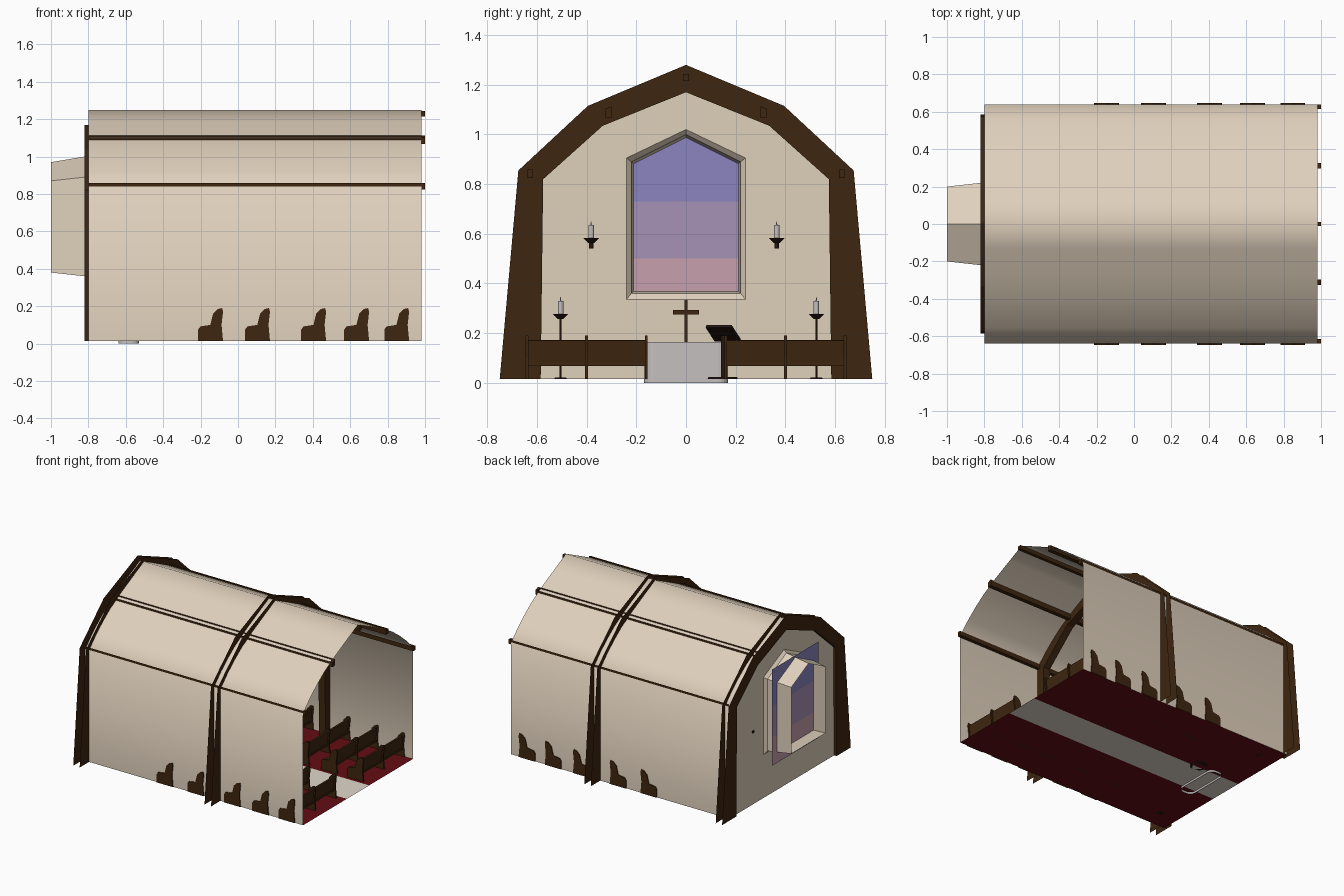
import bpy, bmesh, math
from mathutils import Matrix, Vector

if "Cube" in bpy.data.objects:
    bpy.data.objects.remove(bpy.data.objects["Cube"])


def mat(name, r, g, b):
    m = bpy.data.materials.new(name)
    m.diffuse_color = (r, g, b, 1)
    m.use_nodes = True
    m.node_tree.nodes["Principled BSDF"].inputs["Base Color"].default_value = m.diffuse_color
    return m


PLASTER = mat("warm plaster", .74, .63, .50)
WOOD = mat("dark wood", .048, .019, .005)
RED = mat("red carpet", .125, .004, .007)
AISLE = mat("pale aisle", .74, .68, .60)
STONE = mat("altar stone", .56, .53, .52)
IRON = mat("dark iron", .018, .008, .005)
WAX = mat("candle wax", .55, .53, .52)
PINK = mat("pink glass", .57, .35, .42)
PURPLE = mat("purple glass", .39, .29, .47)
BLUE = mat("blue glass", .26, .235, .53)

FLOOR = .015
X0, X1 = -.80, .98          # back wall and open end


def finish(bm, name, *mats, smooth=False):
    me = bpy.data.meshes.new(name)
    bm.to_mesh(me)
    bm.free()
    ob = bpy.data.objects.new(name, me)
    bpy.context.collection.objects.link(ob)
    for m in mats:
        me.materials.append(m)
    if smooth:
        for p in me.polygons:
            p.use_smooth = True
    return ob


def loft(bm, loops, closed=True):
    """Join successive point loops with quads."""
    rows = [[bm.verts.new(p) for p in lp] for lp in loops]
    n = len(rows[0])
    for a, b in zip(rows, rows[1:]):
        for i in range(n if closed else n - 1):
            j = (i + 1) % n
            bm.faces.new((a[i], a[j], b[j], b[i]))
    return rows


def box(bm, x, y, z, rot=None):
    m = Matrix.Translation(((x[0] + x[1]) / 2, (y[0] + y[1]) / 2, (z[0] + z[1]) / 2))
    if rot:
        m = m @ rot
    m = m @ Matrix.Diagonal((x[1] - x[0], y[1] - y[0], z[1] - z[0], 1))
    bmesh.ops.create_cube(bm, size=1, matrix=m)


def cone(bm, x, y, z0, z1, r0, r1):
    bmesh.ops.create_cone(bm, cap_ends=True, segments=14, radius1=r0, radius2=r1, depth=z1 - z0,
                          matrix=Matrix.Translation((x, y, (z0 + z1) / 2)))


def mirror(pts):
    """Complete a right half profile (last point on y = 0)."""
    return pts + [(-y, z) for y, z in reversed(pts[:-1])]


# vaulted shell
vault = mirror([(.64, FLOOR), (.64, .84), (.555, .925), (.475, .992), (.395, 1.05),
                (.27, 1.12), (.13, 1.188), (0, 1.25)])
bm = bmesh.new()
loft(bm, [[(x, y, z) for y, z in vault] for x in (X0, X1)], closed=False)
finish(bm, "vault_shell", PLASTER, smooth=True)


# window tunnel through the back wall
def window(x, w, z0, z1, z2):
    return [(x, w, z0), (x, w, z1), (x, 0, z2), (x, -w, z1), (x, -w, z0)]


opening = window(X0, .24, .335, .905, 1.02)
bm = bmesh.new()
loft(bm, [opening, window(-.82, .22, .36, .89, 1.0), window(-1, .2, .38, .87, .97)])
finish(bm, "window_tunnel", PLASTER)

# back wall with the window hole
bm = bmesh.new()
edges = []
for lp in ([(X0, y, z) for y, z in vault], opening):
    vs = [bm.verts.new(p) for p in lp]
    edges += [bm.edges.new((vs[i - 1], vs[i])) for i in range(len(vs))]
bmesh.ops.triangle_fill(bm, edges=edges, use_beauty=True, normal=(1, 0, 0))
finish(bm, "back_wall", PLASTER)

# banded glass sheet
bm = bmesh.new()
loft(bm, [[(-.893, -.27, z), (-.893, .27, z)] for z in (.29, .5, .73, 1.0)], closed=False)
bm.faces.ensure_lookup_table()
for f in bm.faces:
    zc = f.calc_center_median().z
    f.material_index = 0 if zc < .5 else 1 if zc < .73 else 2
finish(bm, "stained_glass", PINK, PURPLE, BLUE)

# floor with central aisle
bm = bmesh.new()
loft(bm, [[(X0, y, FLOOR), (X1, y, FLOOR)] for y in (-.64, -.13, .13, .64)], closed=False)
for f in bm.faces:
    f.material_index = 1 if abs(f.calc_center_median().y) < .1 else 0
finish(bm, "floor", RED, AISLE)

# timber arches: two side sheets and an inner soffit
outer = mirror([(.75, FLOOR), (.675, .855), (.395, 1.115), (0, 1.28)])
inner = mirror([(.585, FLOOR), (.575, .82), (.335, 1.035), (0, 1.17)])
for k, (a, b) in enumerate([(-.82, -.768), (.252, .305)]):
    bm = bmesh.new()
    loft(bm, [[(x, y, z) for y, z in prof] for x, prof in
              ((a, outer), (a, inner), (b, inner), (b, outer))], closed=False)
    finish(bm, f"timber_arch_{k + 1}", WOOD)

# lengthwise purlins: channels open to the shell, with an end cap
bm = bmesh.new()
for s, ya, za, yb, zb, bot in [(1, .615, .858, .639, .858, .825), (-1, .615, .858, .639, .858, .825),
                               (1, .297, 1.114, .327, 1.102, 1.068), (-1, .297, 1.114, .327, 1.102, 1.068),
                               (1, -.012, 1.243, .012, 1.243, 1.215)]:
    prof = [(ya * s, za), (ya * s, bot), (yb * s, bot), (yb * s, zb)]
    rows = loft(bm, [[(x, y, z) for y, z in prof] for x in (X0, 1.0)], closed=False)
    bm.faces.new(rows[1])
    # lid on the stub beyond the shell
    bm.faces.new([bm.verts.new(p) for p in ((X1, ya * s, za), (1, ya * s, za), (1, yb * s, zb), (X1, yb * s, zb))])
finish(bm, "purlins", WOOD)

# pews
side = [(0, FLOOR), (.0, .075), (.012, .092), (.065, .1), (.08, .16), (.105, .185),
        (.128, .19), (.133, .17), (.125, .1), (.133, FLOOR)]
for row, x in enumerate((-.213, .038, .338, .568, .782)):
    for s, label in ((-1, "left"), (1, "right")):
        bm = bmesh.new()
        for y in (.16, .40, .64):
            ya, yb = s * y - .006, s * y + .006
            rows = loft(bm, [[(x + px, yy, pz) for px, pz in side] for yy in (ya, yb)])
            for r in rows:
                bm.faces.new(r)
        ys = sorted((s * .16, s * .64))
        box(bm, (x + .01, x + .12), ys, (.068, .082))
        box(bm, (x + .105, x + .118), ys, (.07, .172), Matrix.Rotation(.08, 4, 'Y'))
        bmesh.ops.recalc_face_normals(bm, faces=bm.faces)
        finish(bm, f"pew_{row + 1}_{label}", WOOD)

# altar block with rounded corners
bm = bmesh.new()
ring = []
for cx, cy, a0 in ((-.57, .13, 0), (-.60, .13, 90), (-.60, -.13, 180), (-.57, -.13, 270)):
    for i in range(6):
        a = math.radians(a0 + i * 18)
        ring.append((cx + .04 * math.cos(a), cy + .04 * math.sin(a)))
rows = loft(bm, [[(x, y, z) for x, y in ring] for z in (0, .165)])
bm.faces.new(rows[1])
finish(bm, "altar", STONE)

# cross on the altar
bm = bmesh.new()
box(bm, (-.592, -.578), (-.007, .007), (.165, .335))
box(bm, (-.592, -.578), (-.052, .052), (.275, .293))
finish(bm, "altar_cross", WOOD)

# lectern
bm = bmesh.new()
cone(bm, -.443, .148, FLOOR, .023, .062, .058)
box(bm, (-.451, -.435), (.14, .156), (.02, .19))
box(bm, (-.493, -.393), (.093, .207), (.193, .205),
    Matrix.Rotation(-.46, 4, 'Z') @ Matrix.Rotation(-.6, 4, 'Y'))
finish(bm, "lectern", IRON)

# floor candle stands and wall sconces
for label, x, y, z, floor_stand in (("left_stand", -.65, -.505, .27, True), ("right_stand", -.65, .525, .27, True),
                                    ("left_sconce", -.755, -.382, .575, False),
                                    ("right_sconce", -.755, .365, .575, False)):
    bm = bmesh.new()
    cone(bm, x, y, z - .012, z + .008, .012, .032)
    if floor_stand:
        cone(bm, x, y, FLOOR, .022, .026, .022)
        cone(bm, x, y, .02, z, .004, .004)
    else:
        cone(bm, x, y, z - .035, z, .009, .009)
        box(bm, (-.808, x), (y - .007, y + .007), (z - .03, z - .014))
    finish(bm, label, IRON)
    bm = bmesh.new()
    cone(bm, x, y, z + .008, z + .06, .011, .011)
    cone(bm, x, y, z + .06, z + .075, .003, .001)
    finish(bm, label + "_candle", WAX)
